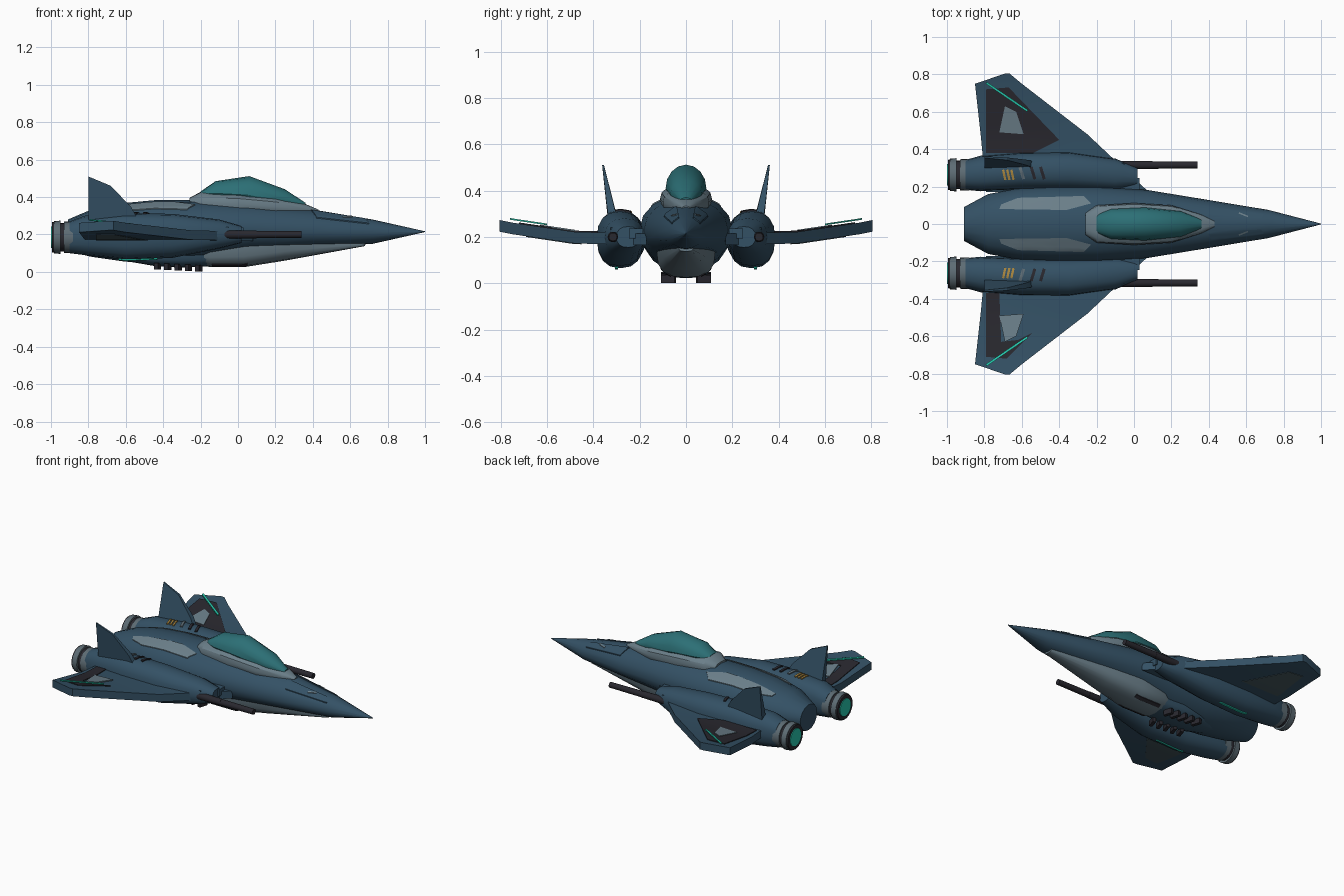
import bpy, bmesh, math
from mathutils import Vector, Matrix
from mathutils.bvhtree import BVHTree

cube = bpy.data.objects.get("Cube")
if cube:
    bpy.data.objects.remove(cube)


def material(name, r, g, b):
    m = bpy.data.materials.new(name)
    m.use_nodes = True
    m.diffuse_color = (r, g, b, 1)
    m.node_tree.nodes["Principled BSDF"].inputs["Base Color"].default_value = (r, g, b, 1)
    return m


hull = material("hull blue", .034, .082, .13)
light = material("light grey", .145, .21, .25)
metal = material("nozzle grey", .11, .15, .175)
dark = material("gunmetal", .022, .021, .028)
slate = material("slate", .055, .09, .105)
glass = material("canopy teal", .025, .16, .18)
glow = material("glowing teal", .02, .58, .42)
gold = material("gold", .4, .24, .05)


def finish(name, bm, mat, mirror=False, angle=32):
    """Turn a bmesh into an object, optionally mirrored across y."""
    bmesh.ops.recalc_face_normals(bm, faces=bm.faces)
    me = bpy.data.meshes.new(name)
    bm.to_mesh(me)
    bm.free()
    me.materials.append(mat)
    me.shade_smooth()
    me.set_sharp_from_angle(angle=math.radians(angle))
    ob = bpy.data.objects.new(name, me)
    bpy.context.collection.objects.link(ob)
    if mirror:
        mod = ob.modifiers.new("mirror", "MIRROR")
        mod.use_axis = (False, True, False)
    return ob


def skin(name, rings, mat, mirror=False, angle=32):
    """Join equal rings of points into a closed skin."""
    bm = bmesh.new()
    rows = [[bm.verts.new(p) for p in ring] for ring in rings]
    n = len(rows[0])
    for a, b in zip(rows, rows[1:]):
        for i in range(n):
            j = (i + 1) % n
            bm.faces.new((a[i], a[j], b[j], b[i]))
    bm.faces.new(rows[0])
    bm.faces.new(rows[-1])
    return finish(name, bm, mat, mirror, angle)


def loft(name, sections, mat, mirror=False, sides=16, power=2):
    """Sections along x: x, centre y, centre z, half width, rise, drop."""
    rings = []
    for x, yc, zc, w, up, down in sections:
        ring = []
        for i in range(sides):
            t = math.tau * i / sides
            c, s = math.cos(t), math.sin(t)
            y = math.copysign(abs(c) ** (2 / power), c) * w
            z = math.copysign(abs(s) ** (2 / power), s) * (up if s > 0 else down)
            ring.append((x, yc + y, zc + z))
        rings.append(ring)
    return skin(name, rings, mat, mirror)


def tube(name, x0, x1, y, z, r0, r1, mat):
    return loft(name, [(x0, y, z, r0, r0, r0), (x1, y, z, r1, r1, r1)], mat, True, 24)


def box(name, centre, size, mat, turn=0):
    bm = bmesh.new()
    bmesh.ops.create_cube(bm, size=1)
    bm.transform(Matrix.Translation(centre) @ Matrix.Rotation(turn, 4, "Z")
                 @ Matrix.Diagonal((*size, 1)))
    return finish(name, bm, mat, True)


def plate(name, outline, target, mat, below=False, mirror=True, flip=False, lift=.005):
    """Lay a thin plate with an x, y outline on a part's surface."""
    tree = BVHTree.FromPolygons([v.co for v in target.data.vertices],
                                [p.vertices for p in target.data.polygons])
    way = -1 if below else 1
    bm = bmesh.new()
    bm.faces.new([bm.verts.new((x, y, 0)) for x, y in outline])
    bm.normal_update()
    bmesh.ops.triangulate(bm, faces=bm.faces)
    bmesh.ops.subdivide_edges(bm, edges=bm.edges, cuts=5, use_grid_fill=True)
    for v in bm.verts:
        hit = tree.ray_cast(Vector((v.co.x, v.co.y, way)), Vector((0, 0, -way)))[0]
        v.co.z = (hit.z if hit else .2) + way * lift
    # Give the plate its thickness, straight into the surface
    base = bmesh.ops.extrude_face_region(bm, geom=bm.faces[:], use_keep_orig=True)["geom"]
    for v in base:
        if isinstance(v, bmesh.types.BMVert):
            v.co.z -= way * .007
    if flip:
        bm.transform(Matrix.Diagonal((1, -1, 1, 1)))
    return finish(name, bm, mat, mirror)


def bar(x0, y0, x1, y1, w):
    """Outline of a narrow strip between two points."""
    d = Vector((y0 - y1, x1 - x0)).normalized() * w / 2
    return [(x0 + d.x, y0 + d.y), (x1 + d.x, y1 + d.y),
            (x1 - d.x, y1 - d.y), (x0 - d.x, y0 - d.y)]


# Body and belly
fuselage = loft("fuselage", [
    (1, 0, .215, .002, .002, .002), (.72, 0, .21, .075, .07, .06),
    (.4, 0, .215, .128, .118, .085), (.07, 0, .23, .182, .137, .125),
    (-.2, 0, .235, .2, .15, .175), (-.45, 0, .235, .2, .148, .195),
    (-.62, 0, .235, .19, .132, .178), (-.78, 0, .22, .16, .115, .14),
    (-.91, 0, .2, .09, .08, .09)], hull)
belly = loft("belly_fairing", [
    (.68, 0, .15, .03, .01, .012), (.25, 0, .16, .1, .02, .1),
    (.03, 0, .14, .127, .02, .115), (-.15, 0, .13, .122, .02, .105),
    (-.24, 0, .1, .08, .02, .05)], light, power=2.8)
loft("belly_rear_fairing", [
    (-.13, 0, .1, .1, .02, .068), (-.3, 0, .1, .115, .02, .078),
    (-.45, 0, .1, .105, .02, .068), (-.64, 0, .1, .05, .02, .035)], hull, power=2.8)
for i in range(5):
    box(f"belly_vent_{i + 1}", (-.21 - i * .055, .075, .019 + i * .003),
        (.022, .06, .034), dark, .3)
plate("belly_strip", bar(-.14, .075, .05, .075, .02), belly, dark, below=True)

# Cockpit
loft("canopy_frame", [
    (-.26, 0, .365, .06, .03, .06), (-.2, 0, .37, .1, .058, .06),
    (0, 0, .365, .112, .057, .06), (.2, 0, .35, .1, .05, .06),
    (.36, 0, .335, .05, .028, .05), (.43, 0, .325, .015, .008, .03)], light, power=2.6)
loft("canopy", [
    (-.2, 0, .415, .05, .015, .03), (-.12, 0, .42, .08, .065, .04),
    (.06, 0, .41, .088, .102, .04), (.25, 0, .385, .068, .057, .04),
    (.36, 0, .355, .025, .015, .03)], glass)

# Engine pods with nozzles
pod = loft("engine_pod", [
    (-.9, .263, .185, .08, .085, .085), (-.82, .27, .19, .095, .11, .1),
    (-.6, .283, .19, .1, .125, .125), (-.35, .285, .195, .1, .115, .12),
    (-.1, .265, .2, .085, .08, .075), (.02, .25, .2, .05, .045, .045)], hull, True, power=2.4)
nozzle = [("collar", -.93, -.88, .083, .085, metal), ("seal", -.96, -.92, .076, .076, dark),
          ("rim", -.985, -.95, .086, .089, metal), ("lip", -.995, -.98, .08, .083, dark),
          ("glow", -1, -.99, .058, .058, glow)]
for part, x0, x1, r0, r1, mat in nozzle:
    tube("nozzle_" + part, x0, x1, .263, .185, r0, r1, mat)
box("pod_intake", (-.02, .215, .215), (.1, .06, .045), hull)

# Guns
tube("gun_sleeve", -.14, .1, .315, .2, .024, .021, dark)
tube("gun_barrel", .08, .34, .315, .2, .02, .018, dark)
box("gun_mount", (-.1, .305, .215), (.1, .04, .05), hull)

# Wings: ribs of half span, rear x, front x, top height
wing = skin("wing", [
    [(rear, y, top), (front, y, top), (front, y, top - .05), (rear, y, top - .05)]
    for y, rear, front, top in [(.17, -.79, .08, .215), (.48, -.82, -.25, .222),
                                (.75, -.85, -.6, .262), (.804, -.69, -.665, .273)]],
    hull, True, 20)
plate("rear_wing_panel", [(-.79, .38), (-.54, .38), (-.4, .45), (-.67, .73), (-.79, .72)],
      wing, dark, mirror=False)
plate("front_wing_panel", [(-.79, .37), (-.72, .37), (-.71, .63), (-.62, .62), (-.54, .58),
                           (-.68, .72), (-.79, .71)], wing, dark, mirror=False, flip=True)
plate("wing_inset", [(-.72, .49), (-.59, .48), (-.63, .6), (-.69, .63)],
      wing, light, lift=.009)
plate("wing_light_strip", bar(-.79, .755, -.57, .605, .012), wing, glow, lift=.018)
plate("wing_underside_panel", [(-.76, .45), (-.48, .45), (-.66, .68), (-.76, .69)],
      wing, slate, below=True, lift=.003)

# Tail fins, leaning outwards
skin("tail_fin", [
    [(x, .32 + (z - .3) * .18 + side * t, z) for x, z, t in
     [(-.8, .27, .022), (-.53, .27, .018), (-.57, .345, .015), (-.68, .46, .007), (-.8, .51, .004)]]
    for side in (-1, 1)], hull, True, 20)

# Inlaid panels on the body
plate("spine_panel", [(-.72, .08), (-.36, .075), (-.23, .11), (-.27, .15), (-.62, .14), (-.71, .105)],
      fuselage, light)
plate("nose_panel", [(.39, .04), (.42, .095), (.7, .06), (.68, .03)], fuselage, hull, lift=.006)
plate("nose_marking", bar(.56, .06, .61, .04, .008), fuselage, light, lift=.01)

# Vents and lights on the pods
for i in range(3):
    x = -.7 + i * .022
    plate(f"gold_slit_{i + 1}", bar(x, .29, x + .012, .235, .012), pod, gold, lift=.007)
for i, x in enumerate((-.61, -.55, -.5)):
    plate(f"pod_vent_{i + 1}", bar(x, .305, x + .02, .24, .016), pod,
          dark if i else metal, lift=.007)
plate("pod_light_strip", bar(-.64, .3, -.43, .3, .012), pod, glow, below=True, lift=.009)
